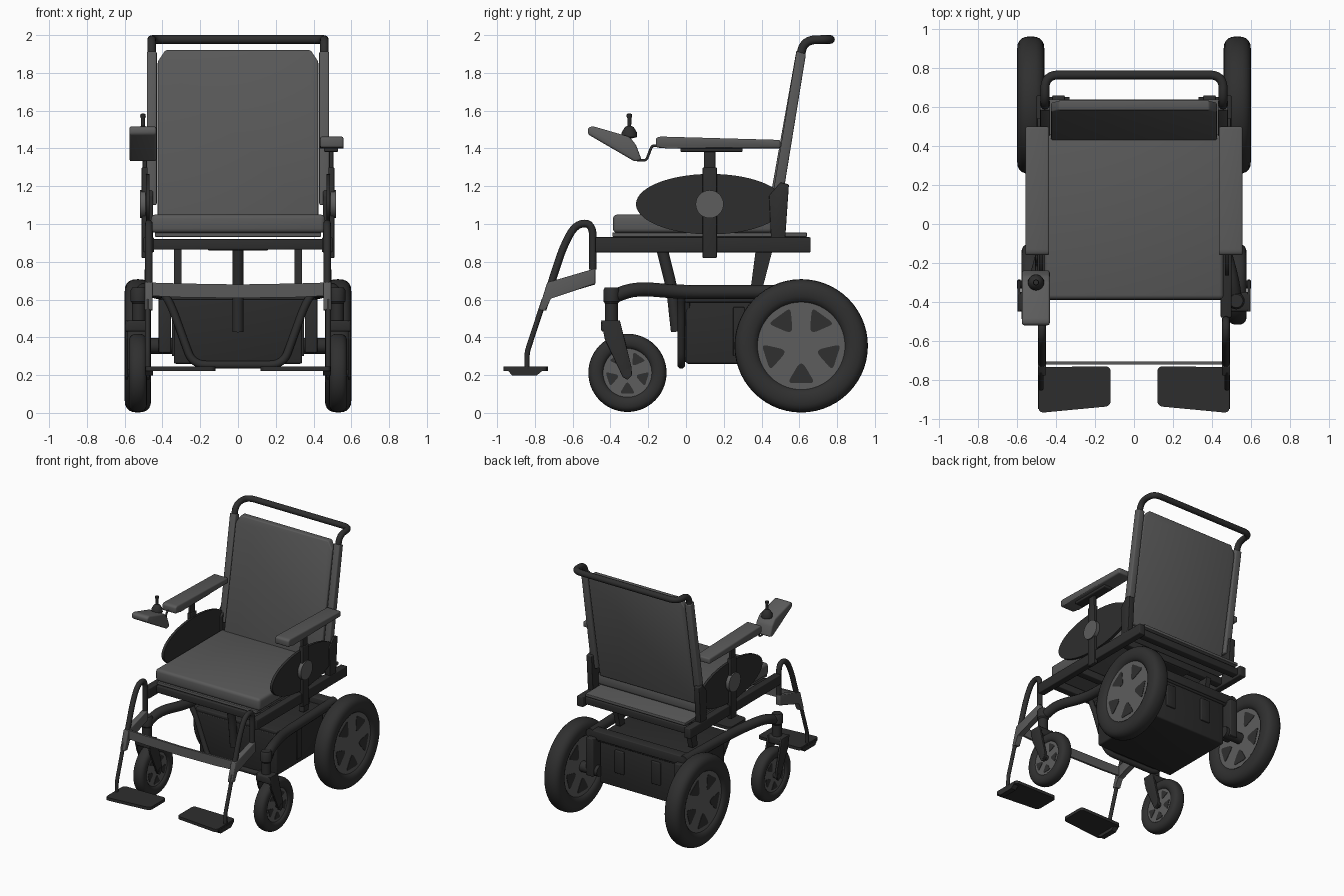
import bpy, bmesh, math
from mathutils import Vector

if "Cube" in bpy.data.objects:
    bpy.data.objects.remove(bpy.data.objects["Cube"])


def material(name, r, g, b):
    m = bpy.data.materials.new(name)
    m.diffuse_color = (r, g, b, 1)
    m.use_nodes = True
    m.node_tree.nodes["Principled BSDF"].inputs["Base Color"].default_value = m.diffuse_color
    return m


FRAME = material("black frame", 0.027, 0.027, 0.027)
TYRE = material("tyre rubber", 0.029, 0.029, 0.029)
CASE = material("battery case black", 0.024, 0.024, 0.024)
FABRIC = material("grey upholstery", 0.1, 0.1, 0.1)
HUB = material("grey plastic", 0.11, 0.11, 0.11)


def make(name, bm, mat, mirror=False):
    bmesh.ops.remove_doubles(bm, verts=bm.verts[:], dist=1e-5)
    bmesh.ops.recalc_face_normals(bm, faces=bm.faces[:])
    me = bpy.data.meshes.new(name)
    bm.to_mesh(me)
    bm.free()
    return add(name, me, mat, mirror)


def add(name, me, mat, mirror):
    ob = bpy.data.objects.new(name, me)
    bpy.context.collection.objects.link(ob)
    me.materials.clear()
    me.materials.append(mat)
    bpy.ops.object.select_all(action='DESELECT')
    ob.select_set(True)
    bpy.context.view_layer.objects.active = ob
    bpy.ops.object.shade_smooth_by_angle(angle=math.radians(38))
    if mirror:
        ob.modifiers.new("mirror", 'MIRROR').use_axis[0] = True
    return ob


def yz(u, v, t):
    return Vector((t, u, v))


def xz(u, v, t):
    return Vector((u, t, v))


def xy(u, v, t):
    return Vector((u, v, t))


def prism(name, pts, t0, t1, mat, place=yz, bevel=0, mirror=False):
    bm = bmesh.new()
    a = [bm.verts.new(place(u, v, t0)) for u, v in pts]
    b = [bm.verts.new(place(u, v, t1)) for u, v in pts]
    bm.faces.new(a)
    bm.faces.new(b[::-1])
    n = len(pts)
    for i in range(n):
        j = (i + 1) % n
        bm.faces.new((a[i], b[i], b[j], a[j]))
    if bevel:
        bmesh.ops.bevel(bm, geom=bm.edges[:], offset=bevel, segments=3,
                        affect='EDGES', profile=0.5, clamp_overlap=True)
    return make(name, bm, mat, mirror)


def box(name, x, y, z, mat, bevel=0.006, mirror=False):
    pts = [(y[0], z[0]), (y[1], z[0]), (y[1], z[1]), (y[0], z[1])]
    return prism(name, pts, x[0], x[1], mat, yz, bevel, mirror)


def fillet(pts, r, closed=False, steps=6):
    """Round the corners of a path."""
    pts = [Vector(p) for p in pts]
    n, out = len(pts), []
    for i, p in enumerate(pts):
        if not closed and i in (0, n - 1):
            out.append(p)
            continue
        d0, d1 = pts[i - 1] - p, pts[(i + 1) % n] - p
        a = p + d0.normalized() * min(r, d0.length * 0.48)
        b = p + d1.normalized() * min(r, d1.length * 0.48)
        for k in range(steps + 1):
            t = k / steps
            out.append(a * (1 - t) ** 2 + p * 2 * t * (1 - t) + b * t * t)
    return out


def tube(name, pts, r, mat=FRAME, bend=0.06, mirror=False):
    cu = bpy.data.curves.new(name, 'CURVE')
    cu.dimensions, cu.bevel_depth, cu.bevel_resolution = '3D', r, 4
    cu.use_fill_caps = True
    path = fillet(pts, bend)
    sp = cu.splines.new('POLY')
    sp.points.add(len(path) - 1)
    for q, p in zip(sp.points, path):
        q.co = (*p, 1)
    tmp = bpy.data.objects.new("tmp", cu)
    bpy.context.collection.objects.link(tmp)
    dg = bpy.context.evaluated_depsgraph_get()
    me = bpy.data.meshes.new_from_object(tmp.evaluated_get(dg))
    bpy.data.objects.remove(tmp)
    me.name = name
    return add(name, me, mat, mirror)


def lathe(name, prof, centre, axis, mat, seg=48, closed=False, mirror=False):
    """Revolve (radius, height) points about the x or z axis."""
    bm, c, rings = bmesh.new(), Vector(centre), []
    for i in range(seg):
        a = 2 * math.pi * i / seg
        u, v = math.cos(a), math.sin(a)
        rings.append([bm.verts.new(c + (Vector((h, r * u, r * v)) if axis == 'x'
                                        else Vector((r * u, r * v, h)))) for r, h in prof])
    m = len(prof)
    for i in range(seg):
        p, q = rings[i], rings[(i + 1) % seg]
        for k in range(m if closed else m - 1):
            bm.faces.new((p[k], p[(k + 1) % m], q[(k + 1) % m], q[k]))
    bmesh.ops.dissolve_degenerate(bm, dist=1e-6, edges=bm.edges[:])
    return make(name, bm, mat, mirror)


def ellipse(cu, cv, a, b, n=40):
    return [(cu + a * math.cos(2 * math.pi * i / n), cv + b * math.sin(2 * math.pi * i / n))
            for i in range(n)]


def wheel(name, y, z, R, w, hub):
    cr, hr = (R + hub * 0.94) / 2, (R - hub * 0.94) / 2
    sp = lambda t: math.copysign(abs(t) ** 0.8, t)
    prof = [(cr + hr * sp(math.cos(k * math.pi / 10)), w / 2 * sp(math.sin(k * math.pi / 10)))
            for k in range(20)]
    lathe(name + "_tyre", prof, (0.53, y, z), 'x', TYRE, 56, True, True)
    h = w * 0.33
    lathe(name + "_hub", [(0, -h), (hub, -h), (hub, h), (0, h)], (0.53, y, z), 'x', HUB, 48, mirror=True)
    # five rounded wedge openings on each face of the hub
    wedge = fillet([(hub * .4, -hub * .05), (hub * .84, -hub * .31),
                    (hub * .84, hub * .31), (hub * .4, hub * .05)], hub * .12, True, 4)
    for i in range(5):
        a = -math.pi / 2 + i * 2 * math.pi / 5
        c, s = math.cos(a), math.sin(a)
        pts = [(y + p.x * c - p.y * s, z + p.x * s + p.y * c) for p in wedge]
        for side in (-1, 1):
            prism(name + "_hub_opening", pts, 0.53 + side * (h - .002), 0.53 + side * (h + .003),
                  TYRE, mirror=True)


# wheels
wheel("rear_wheel", 0.61, 0.355, 0.353, 0.14, 0.235)
wheel("caster", -0.31, 0.212, 0.207, 0.095, 0.13)

# caster forks and stems
arm = [(-.45, .49), (-.35, .49), (-.29, .25), (-.285, .2), (-.31, .175), (-.335, .19), (-.43, .39)]
for x in (0.468, 0.582):
    prism("caster_fork_arm", arm, x, x + .016, FRAME, bevel=.004, mirror=True)
box("caster_fork_crown", (.468, .598), (-.45, -.35), (.43, .49), FRAME, .012, True)
lathe("caster_stem", [(0, .45), (.035, .45), (.035, .58), (.043, .59), (.043, .65), (.034, .665), (0, .665)],
      (.525, -.395, 0), 'z', FRAME, 24, mirror=True)
tube("caster_axle", [(.465, -.31, .212), (.6, -.31, .212)], .02, mirror=True)

# base frame, axles and battery case
tube("base_rail", [(.52, -.40, .61), (.5, -.27, .66), (.43, -.03, .64), (.41, .62, .64)], .037, bend=.1, mirror=True)
box("base_cross_beam", (-.42, .42), (.54, .62), (.6, .67), FRAME)
box("axle_bracket", (.355, .42), (.55, .66), (.32, .62), FRAME, mirror=True)
tube("drive_axle", [(.33, .61, .355), (.5, .61, .355)], .042, mirror=True)
box("battery_case", (-.34, .34), (0, .6), (.26, .6), CASE, .012)
box("battery_lid", (-.37, .37), (-.01, .61), (.585, .625), CASE, .01)
prism("battery_front_panel", [(-.36, .6), (-.22, .27), (.22, .27), (.36, .6)], -.025, .02, CASE, xz, .006)
box("battery_latch", (.12, .2), (.58, .615), (.38, .56), CASE, .006, True)
box("battery_side_rib", (.33, .35), (.25, .31), (.3, .56), CASE, .004, True)
tube("front_guard", [(-.39, -.025, .63), (-.35, -.025, .56), (-.24, -.025, .255), (.24, -.025, .255),
                     (.35, -.025, .56), (.39, -.025, .63)], .021, bend=.07)

# seat supports
tube("seat_post", [(0, -.13, .88), (0, -.075, .66), (0, -.05, .43)], .03)
prism("rear_seat_strut", [(.37, .87), (.46, .87), (.40, .64), (.34, .64)], .30, .34, FRAME, mirror=True)

# seat frame and cushion
box("seat_side_rail", (.445, .5), (-.48, .66), (.85, .93), FRAME, mirror=True)
for y in (-.36, -.1, .42, .6):
    box("seat_cross_bar", (-.46, .46), (y - .03, y + .03), (.865, .92), FRAME)
box("seat_mount_plate", (-.16, .16), (-.22, .44), (.86, .91), FRAME)
box("seat_pan", (-.44, .44), (-.39, .64), (.932, .955), FABRIC, .004)
box("seat_cushion", (-.46, .46), (-.387, .46), (.953, 1.05), FABRIC, .022)


# backrest, leaning backwards
def lean(u, v, t):
    return Vector((u, .455 + .178 * (v - 1.05) + t, v))


prism("backrest_panel", [(-.425, 1.04), (.425, 1.04), (.425, 1.86), (.385, 1.92), (-.385, 1.92), (-.425, 1.86)],
      -.025, .025, FABRIC, lean, .008)
prism("backrest_post", [(.45, 1.1), (.505, 1.1), (.635, 1.9), (.585, 1.915)], .43, .483, FABRIC, bevel=.008, mirror=True)
prism("backrest_bracket", [(.45, .92), (.525, .92), (.545, 1.21), (.50, 1.22), (.44, 1.15)], .45, .497, FRAME,
      bevel=.005, mirror=True)
tube("push_handle", [(.457, .6, 1.86), (.457, .625, 1.975), (.457, .765, 1.977), (-.457, .765, 1.977),
                     (-.457, .625, 1.975), (-.457, .6, 1.86)], .023, bend=.07)

# armrests and side guards
prism("armrest_pad", [(-.16, 1.405), (-.16, 1.455), (-.14, 1.463), (.5, 1.445), (.5, 1.40), (-.1, 1.40)],
      .435, .558, FABRIC, bevel=.012, mirror=True)
box("armrest_plate", (.455, .53), (-.03, .3), (1.382, 1.405), FRAME, .006, True)
box("armrest_post", (.483, .505), (.095, .155), (1.25, 1.39), FRAME, .004, True)
box("armrest_sleeve", (.478, .51), (.088, .163), (.82, 1.30), FRAME, .005, True)
guard = [(min(u, .52), v) for u, v in ellipse(.13, 1.105, .395, .16, 56)]
prism("side_guard", guard, .468, .488, FRAME, mirror=True)
prism("guard_knob", ellipse(.125, 1.105, .074, .074, 32), .49, .518, HUB, mirror=True)

# joystick control on the right arm
prism("control_box", [(-.52, 1.475), (-.52, 1.51), (-.495, 1.518), (-.30, 1.462), (-.265, 1.42), (-.235, 1.34),
                      (-.27, 1.33)], -.575, -.432, HUB, bevel=.012)
lathe("joystick", [(0, 1.45), (.042, 1.46), (.04, 1.485), (.024, 1.512), (.01, 1.52), (.011, 1.56), (.015, 1.57),
                   (.013, 1.583), (0, 1.585)], (-.503, -.3, 0), 'z', FRAME, 20)
tube("control_bracket", [(-.5, -.26, 1.337), (-.5, -.21, 1.337), (-.5, -.18, 1.415), (-.5, -.1, 1.415)], .007, bend=.015)

# leg rests
tube("leg_rest_hanger", [(.472, -.493, .76), (.472, -.493, 1.005), (.472, -.585, 1.0), (.472, -.65, .88),
                         (.472, -.735, .62)], .02, bend=.075, mirror=True)
prism("leg_rest_clamp", [(-.78, .545), (-.735, .69), (-.48, .765), (-.48, .68), (-.72, .61), (-.74, .54)],
      .452, .494, FABRIC, bevel=.006, mirror=True)
prism("calf_strap", [(-.47, .69), (-.3, .685), (0, .68), (.3, .685), (.47, .69),
                     (.47, .62), (.3, .612), (0, .608), (-.3, .612), (-.47, .62)], -.722, -.706, FABRIC, xz)
tube("foot_rod", [(.478, -.75, .6), (.478, -.842, .32), (.478, -.842, .23)], .014, bend=.03, mirror=True)
sole = fillet([(.12, -.73), (.12, -.935), (.49, -.97), (.49, -.735)], .03, True)
prism("footplate", [(p.x, p.y) for p in sole], .222, .245, FRAME, xy, mirror=True)
prism("footplate_hinge", [(-.95, .232), (-.75, .232), (-.79, .198), (-.92, .198)], .45, .492, FRAME, mirror=True)
